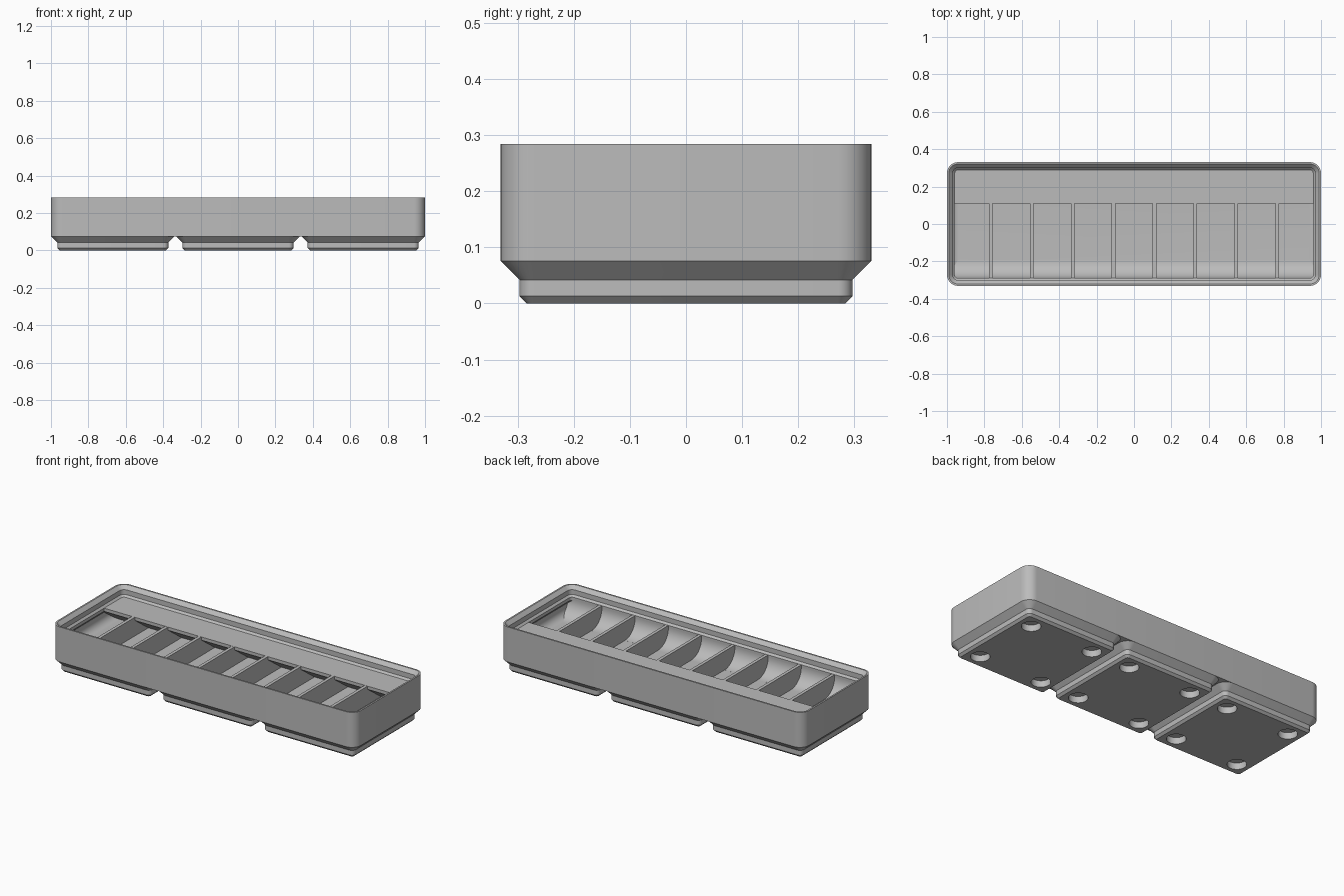
import bpy, bmesh, math
from mathutils import Matrix, Vector

if "Cube" in bpy.data.objects:
    bpy.data.objects.remove(bpy.data.objects["Cube"])

LENGTH, WIDTH = 125.5, 41.5      # millimetres
PITCH = 42.0
S = 2.0 / LENGTH
FLOOR, RIM = 7.0, 14.0           # compartment floor, divider top
LIP = 2.6                        # inward reach of the lip

grey = bpy.data.materials.new("plain grey")
grey.use_nodes = True
colour = (0.5, 0.5, 0.5, 1)
grey.diffuse_color = colour
grey.node_tree.nodes["Principled BSDF"].inputs["Base Color"].default_value = colour


def finish(bm, name):
    bmesh.ops.recalc_face_normals(bm, faces=bm.faces)
    bmesh.ops.scale(bm, vec=(S, S, S), verts=bm.verts)
    mesh = bpy.data.meshes.new(name)
    bm.to_mesh(mesh)
    bm.free()
    ob = bpy.data.objects.new(name, mesh)
    bpy.context.collection.objects.link(ob)
    mesh.materials.append(grey)
    return ob


def smooth(ob):
    bpy.ops.object.select_all(action='DESELECT')
    ob.select_set(True)
    bpy.context.view_layer.objects.active = ob
    bpy.ops.object.shade_smooth_by_angle(angle=math.radians(30))


def ring(bm, inset, z, w, d, cx=0, steps=8):
    """Rounded rectangle of vertices, inset from the outline."""
    r = max(3.75 - inset, 0.3)
    hx, hy = w / 2 - inset - r, d / 2 - inset - r
    verts = []
    for k, (sx, sy) in enumerate([(1, 1), (-1, 1), (-1, -1), (1, -1)]):
        for i in range(steps + 1):
            a = math.pi / 2 * (k + i / steps)
            verts.append(bm.verts.new((cx + sx * hx + r * math.cos(a),
                                       sy * hy + r * math.sin(a), z)))
    return verts


def loft(bm, profile, w, d, cx=0):
    """Skin a list of (inset, height) rings and cap both ends."""
    rings = [ring(bm, i, z, w, d, cx) for i, z in profile]
    n = len(rings[0])
    for a, b in zip(rings, rings[1:]):
        for j in range(n):
            bm.faces.new((a[j], a[(j + 1) % n], b[(j + 1) % n], b[j]))
    bm.faces.new(rings[0])
    bm.faces.new(rings[-1])


def extrude_x(name, outline, half):
    """Extrude a (y, z) outline along x."""
    bm = bmesh.new()
    face = bm.faces.new([bm.verts.new((-half, y, z)) for y, z in outline])
    out = bmesh.ops.extrude_face_region(bm, geom=[face])
    new = [v for v in out["geom"] if isinstance(v, bmesh.types.BMVert)]
    bmesh.ops.translate(bm, verts=new, vec=Vector((2 * half, 0, 0)))
    return finish(bm, name)


# Tray: outer wall, stepped lip, thin wall under it and rounded floor edge
wall, fillet = 0.95, 2.8
profile = [(0, 4.75), (0, 17.8), (0.6, 17.8), (1.9, 16.5), (1.9, 14.7),
           (LIP, RIM), (LIP, 12.8), (wall, 11.15)]
for i in range(9):
    a = math.pi / 2 * i / 8
    profile.append((wall + fillet * (1 - math.cos(a)),
                    FLOOR + fillet * (1 - math.sin(a))))
bm = bmesh.new()
loft(bm, profile, LENGTH, WIDTH)
smooth(finish(bm, "tray"))

# Feet with stepped chamfers
bm = bmesh.new()
for k in (-1, 0, 1):
    loft(bm, [(2.95, 0), (2.15, 0.8), (2.15, 2.6), (0, 4.75)], WIDTH, WIDTH, k * PITCH)
feet = finish(bm, "feet")

# Round sockets under each foot corner
bm = bmesh.new()
for k in (-1, 0, 1):
    for sx in (-1, 1):
        for sy in (-1, 1):
            bmesh.ops.create_cone(bm, cap_ends=True, segments=32, radius1=3.25,
                                  radius2=3.25, depth=4.8,
                                  matrix=Matrix.Translation((k * PITCH + sx * 13, sy * 13, 0)))
cutter = finish(bm, "socket_cutter")
cutter.hide_render = True
cut = feet.modifiers.new("sockets", 'BOOLEAN')
cut.operation = 'DIFFERENCE'
cut.solver = 'EXACT'
cut.object = cutter
bpy.context.view_layer.objects.active = feet
bpy.ops.object.modifier_apply(modifier=cut.name)
bpy.data.objects.remove(cutter)
smooth(feet)

# Curved scoop along the front wall
front, radius = -WIDTH / 2 + LIP, 6.0
outline = [(-19, FLOOR - 0.5), (-19, RIM - 0.02), (front, RIM - 0.02)]
for i in range(13):
    a = math.pi / 2 * i / 12
    outline.append((front + radius * (1 - math.cos(a)),
                    FLOOR + 0.01 + radius * (1 - math.sin(a))))
outline.append((front + radius, FLOOR - 0.5))
smooth(extrude_x("front_scoop", outline, 61.5))

# Label shelf along the back, undercut down to the floor
shelf = [(6.9, RIM), (6.9, 12.8), (14.9, FLOOR), (14.9, FLOOR - 0.2),
         (19, FLOOR - 0.2), (19, RIM)]
extrude_x("label_shelf", shelf, 61.5)

# Eight dividers making nine equal compartments
spacing = (LENGTH - 2 * wall) / 9
for i in range(8):
    ob = extrude_x(f"divider_{i + 1}",
                   [(-18.8, FLOOR - 0.3), (18.8, FLOOR - 0.3),
                    (18.8, RIM - 0.03), (-18.8, RIM - 0.03)], 0.6)
    ob.location.x = (i - 3.5) * spacing * S
